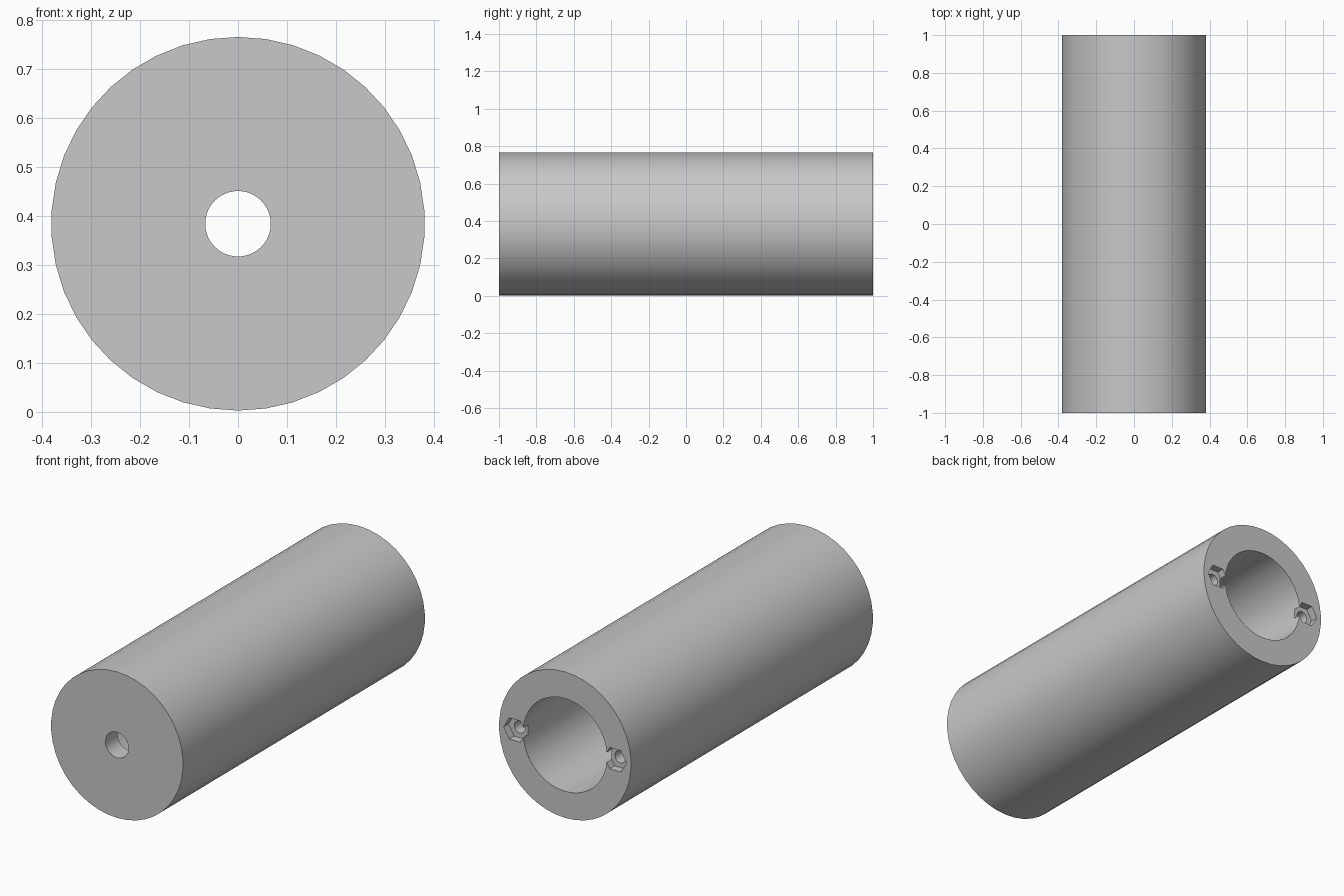
import bpy
import math
from mathutils import Matrix

cube = bpy.data.objects.get("Cube")
if cube:
    bpy.data.objects.remove(cube, do_unlink=True)

AXIS_Z = 0.384
SIDES = 42

grey = bpy.data.materials.new("plain grey")
grey.use_nodes = True
colour = (0.58, 0.58, 0.58, 1)
grey.diffuse_color = colour
grey.node_tree.nodes["Principled BSDF"].inputs["Base Color"].default_value = colour


def rod(name, radius, y0, y1, x=0, sides=SIDES, turn=0):
    """Prism lying along y from y0 to y1, first corner at the top."""
    bpy.ops.mesh.primitive_cylinder_add(
        vertices=sides, radius=radius, depth=y1 - y0,
        location=(x, (y0 + y1) / 2, AXIS_Z))
    ob = bpy.context.object
    ob.name = name
    ob.data.transform(Matrix.Rotation(turn, 4, 'Z'))
    ob.data.transform(Matrix.Rotation(-math.pi / 2, 4, 'X'))
    ob.data.materials.append(grey)
    return ob


# Outer tube body
tube = rod("tube_body", 0.382, -1, 1)

# Wide bore open at the back, small hole through the front wall
cutters = [
    rod("bore_cutter", 0.243, -0.9, 1.1),
    rod("front_hole_cutter", 0.067, -1.1, -0.8),
]

# Hex nut pockets with screw holes on both sides of the back end
for side, sign in (("left", 1), ("right", -1)):
    x = 0.291 * sign
    cutters.append(rod(side + "_nut_pocket_cutter", 0.064, 0.96, 1.1, x, 6, math.pi / 2))
    cutters.append(rod(side + "_screw_hole_cutter", 0.031, 0.7, 1.05, x, 24))

# Carve the body, then remove the helpers
bpy.ops.object.select_all(action='DESELECT')
tube.select_set(True)
bpy.context.view_layer.objects.active = tube
for cutter in cutters:
    cutter.hide_render = True
    cut = tube.modifiers.new(cutter.name, 'BOOLEAN')
    cut.operation = 'DIFFERENCE'
    cut.solver = 'EXACT'
    cut.object = cutter
    bpy.ops.object.modifier_apply(modifier=cut.name)
for cutter in cutters:
    bpy.data.objects.remove(cutter, do_unlink=True)

bpy.ops.object.shade_smooth_by_angle(angle=math.radians(30))
